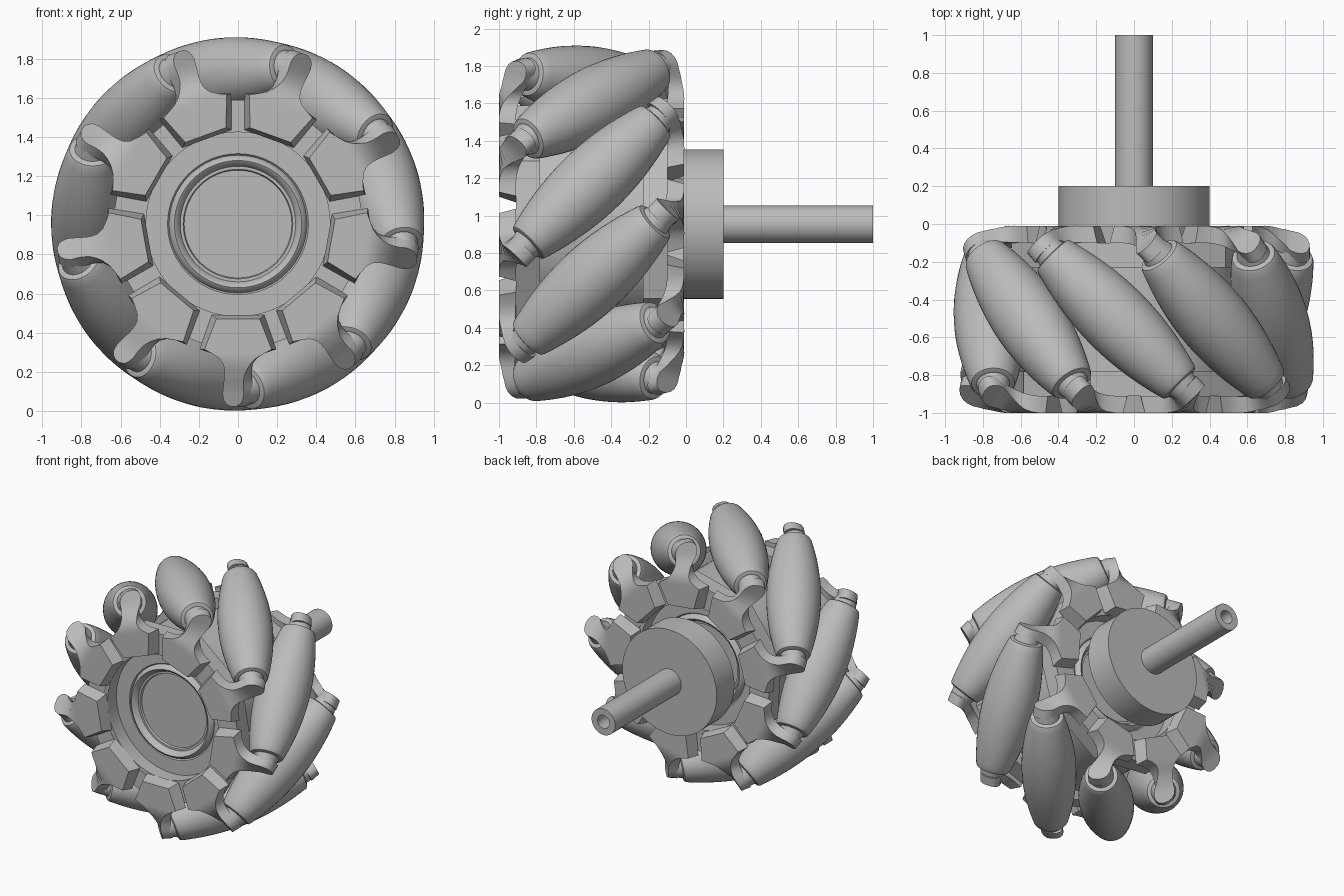
import bpy, bmesh
from math import radians, sin, cos, sqrt, pi
from mathutils import Matrix, Vector

cube = bpy.data.objects.get("Cube")
if cube:
    bpy.data.objects.remove(cube)

R = 0.955          # wheel radius and axle height
MID = -0.505       # middle plane of the wheel
AXIS_R = 0.765     # distance of roller centres from the axle
COUNT = 9
STEP = 2 * pi / COUNT
FRONT = radians(20)     # clock angle of the first front arm
BACK = radians(6)       # clock angle of the first back arm
ROLL = radians(-7)      # clock angle of the first roller
AXLE = Matrix.Translation((0, 0, R))

grey = bpy.data.materials.new("plain_grey")
grey.use_nodes = True
colour = (0.5, 0.5, 0.5, 1)
grey.diffuse_color = colour
grey.node_tree.nodes["Principled BSDF"].inputs["Base Color"].default_value = colour


def add_object(name, mesh, matrix):
    obj = bpy.data.objects.new(name, mesh)
    bpy.context.collection.objects.link(obj)
    obj.matrix_world = matrix
    return obj


def finish(bm, name):
    bmesh.ops.remove_doubles(bm, verts=bm.verts, dist=1e-5)
    bmesh.ops.recalc_face_normals(bm, faces=bm.faces)
    mesh = bpy.data.meshes.new(name)
    bm.to_mesh(mesh)
    bm.free()
    mesh.materials.append(grey)
    return mesh


def lathe(name, profile, sides=64, closed=False):
    """Turn (radius, y) points around the y axis."""
    bm = bmesh.new()
    verts = [bm.verts.new((0, y, r)) for r, y in profile]
    pairs = list(zip(verts, verts[1:]))
    if closed:
        pairs.append((verts[-1], verts[0]))
    edges = [bm.edges.new(p) for p in pairs]
    bmesh.ops.spin(bm, geom=verts + edges, cent=(0, 0, 0), axis=(0, 1, 0),
                   angle=2 * pi, steps=sides)
    return finish(bm, name)


def smooth(obj, angle=32):
    bpy.ops.object.select_all(action='DESELECT')
    obj.select_set(True)
    bpy.context.view_layer.objects.active = obj
    bpy.ops.object.shade_smooth_by_angle(angle=radians(angle))


def ring_of(name, mesh, start, local):
    """Repeat one mesh around the axle."""
    for i in range(COUNT):
        turn = Matrix.Rotation(start + i * STEP, 4, 'Y')
        obj = add_object(f"{name}_{i + 1}", mesh, AXLE @ turn @ local)
        if i == 0:
            smooth(obj)


# Barrel rollers whose outline follows the wheel rim, with tapered end caps
half = 0.465
body = []
for i in range(25):
    t = half * (i / 12 - 1)
    body.append((R - sqrt(AXIS_R ** 2 + t * t / 2), t))
end = body[0][0]
tip = [(end - 0.008, half + 0.014), (end - 0.025, half + 0.02),
       (0.088, half + 0.02), (0.07, 0.545), (0, 0.545)]
profile = [(r, -t) for r, t in reversed(tip)] + body + tip
roller = lathe("roller", profile, 40)
tilt = Matrix.Translation((0, MID, AXIS_R)) @ Matrix.Rotation(radians(45), 4, 'Z')
ring_of("roller", roller, ROLL, tilt)


# Twisted arms: a tapered wedge that narrows and turns to face its roller
def arm_mesh():
    stations = [  # radius, half width, twist share, taper of the wedge sides
        (0.474, 0.122, 0, 0.012), (0.64, 0.184, 0, 0.012), (0.66, 0.135, 0, 0),
        (0.685, 0.095, 0.05, 0), (0.715, 0.07, 0.18, 0), (0.745, 0.06, 0.4, 0),
        (0.775, 0.058, 0.65, 0), (0.805, 0.064, 0.85, 0), (0.835, 0.073, 1, 0),
        (0.87, 0.077, 1, 0), (0.9, 0.068, 1, 0), (0.92, 0.05, 1, 0),
        (0.932, 0.02, 1, 0)]
    bm = bmesh.new()
    rows = []
    for r, w, share, taper in stations:
        a = radians(45) * share
        lean = max(0, r - 0.8) * 0.3
        centre = Vector((0, -0.955 + 0.048 * share + lean, r))
        across = Vector((cos(a), sin(a), 0))
        deep = Vector((-sin(a), cos(a), 0)) * (0.045 - 0.01 * share)
        rows.append([bm.verts.new(centre + across * i * (w + j * taper) + deep * j)
                     for i, j in ((-1, -1), (1, -1), (1, 1), (-1, 1))])
    # Slope the inner edge as well
    for k, vert in enumerate(rows[0]):
        vert.co.z += 0.01 if k < 2 else -0.01
    for a, b in zip(rows, rows[1:]):
        for k in range(4):
            n = (k + 1) % 4
            bm.faces.new((a[k], a[n], b[n], b[k]))
    bm.faces.new(rows[0])
    bm.faces.new(rows[-1])
    return finish(bm, "arm")


arm = arm_mesh()
ring_of("front_arm", arm, FRONT, Matrix())
flip = Matrix.Translation((0, 2 * MID, 0)) @ Matrix.Rotation(pi, 4, 'Z')
ring_of("back_arm", arm, BACK, flip)

# Nine-sided flanges carrying the arms
for name, start, y0, y1 in (("front_flange", FRONT, -0.91, -0.78),
                            ("back_flange", BACK, -0.23, -0.1)):
    flange = lathe(name, [(0.53, y0), (0.675, y0), (0.675, y1), (0.53, y1)],
                   COUNT, True)
    add_object(name, flange, AXLE @ Matrix.Rotation(start, 4, 'Y'))

# Round drum with a recess and a raised bead on both faces
face = [(0, -0.77), (0.275, -0.77), (0.28, -0.785), (0.295, -0.785),
        (0.31, -0.815), (0.325, -0.825), (0.34, -0.815), (0.352, -0.79),
        (0.36, -0.8), (0.47, -0.8), (0.47, -0.908), (0.57, -0.908)]
back_face = [(r, 2 * MID - y) for r, y in reversed(face)]
smooth(add_object("drum", lathe("drum", face + back_face), AXLE))

# Hub disc, its thin axle and the hollow shaft behind the wheel
parts = {
    "inner_axle": [(0, -0.26), (0.07, -0.26), (0.07, 0), (0, 0)],
    "hub_disc": [(0, -0.015), (0.4, -0.015), (0.4, 0.2), (0, 0.2)],
    "shaft": [(0, 0.19), (0.1, 0.19), (0.1, 1), (0.05, 1), (0.05, 0.6), (0, 0.6)],
}
for name, outline in parts.items():
    smooth(add_object(name, lathe(name, outline), AXLE))
